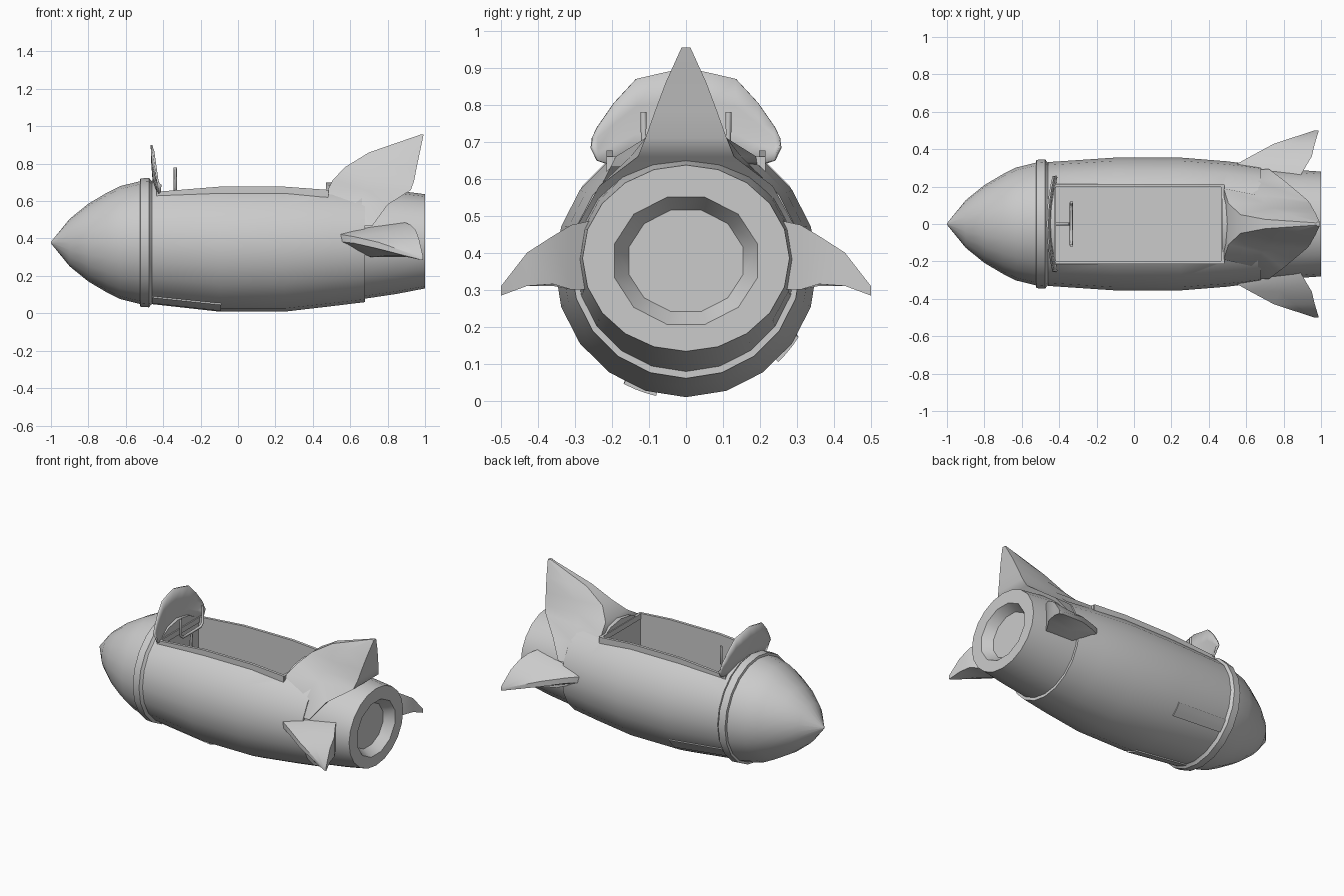
import bpy, bmesh
from math import sin, cos, pi, radians

if "Cube" in bpy.data.objects:
    bpy.data.objects.remove(bpy.data.objects["Cube"])


def finish(name, bm, angle=35):
    bmesh.ops.recalc_face_normals(bm, faces=bm.faces)
    me = bpy.data.meshes.new(name)
    bm.to_mesh(me)
    bm.free()
    ob = bpy.data.objects.new(name, me)
    bpy.context.collection.objects.link(ob)
    shade(ob, angle)
    return ob


def activate(ob):
    bpy.ops.object.select_all(action='DESELECT')
    ob.select_set(True)
    bpy.context.view_layer.objects.active = ob


def shade(ob, angle=35):
    activate(ob)
    bpy.ops.object.shade_smooth_by_angle(angle=radians(angle))


def loft(name, rings, closed=True, angle=35):
    """Skin a list of equal-length point rings and cap both ends."""
    bm = bmesh.new()
    vs = [[bm.verts.new(p) for p in r] for r in rings]
    n = len(rings[0])
    for a, b in zip(vs, vs[1:]):
        for i in range(n if closed else n - 1):
            j = (i + 1) % n
            bm.faces.new((a[i], a[j], b[j], b[i]))
    if closed:
        bm.faces.new(vs[0])
        bm.faces.new(vs[-1])
    return finish(name, bm, angle)


def ring(x, zc, ry, rz, n=20, phase=0.0):
    return [(x, ry * sin(2 * pi * i / n + phase), zc + rz * cos(2 * pi * i / n + phase))
            for i in range(n)]


def cut(ob, cutter):
    m = ob.modifiers.new("cut", 'BOOLEAN')
    m.object = cutter
    m.operation = 'DIFFERENCE'
    m.solver = 'EXACT'
    activate(ob)
    bpy.ops.object.modifier_apply(modifier=m.name)
    bpy.data.objects.remove(cutter)
    shade(ob)


def box_ring(x, y0, y1, z0, z1):
    return [(x, y0, z0), (x, y1, z0), (x, y1, z1), (x, y0, z1)]


# Nose cone with its collar
nose = [(-1, .004), (-.9, .127), (-.8, .208), (-.7, .267), (-.63, .302), (-.525, .328),
        (-.522, .343), (-.475, .346), (-.468, .335), (-.455, .325)]
loft("nose_cone", [ring(x, .378, r, r) for x, r in nose])

# Main hull, open cockpit
hull_rings = [(-.46, .38, .331, .331), (-.1, .362, .355, .353), (.25, .362, .355, .353),
              (.5, .368, .335, .33), (.68, .372, .312, .312)]
hull = loft("hull", [ring(*r) for r in hull_rings])
cut(hull, loft("cockpit_cutter", [box_ring(-.425, -.2, .2, .2, 1),
                                  box_ring(.47, -.2, .2, .2, 1)]))

# Tail section with faceted exhaust recess
tail = loft("tail_section", [ring(.67, .375, .298, .298), ring(.85, .38, .291, .276),
                             ring(1, .385, .28, .252)])
t = pi / 12
cut(tail, loft("exhaust_cutter", [ring(.94, .378, .16, .142, 12, t),
                                  ring(1, .378, .2, .178, 12, t),
                                  ring(1.02, .378, .213, .19, 12, t)]))

# Cockpit rim: two side rails and two cross bars
rail = [(-.435, .645), (-.1, .672), (.25, .672), (.48, .655)]
for side, s in (("left", 1), ("right", -1)):
    loft("cockpit_rail_" + side,
         [box_ring(x, s * .197, s * .215, z - .035, z + .005) for x, z in rail])
for nm, x, z in (("front", -.435, .645), ("rear", .465, .655)):
    loft("cockpit_rim_" + nm, [box_ring(x, -.21, .21, z - .03, z + .005),
                               box_ring(x + .018, -.21, .21, z - .03, z + .005)])

# Windshield: curved shield, columns of (y, bottom, top)
half = [(0, .65, .9), (.07, .65, .885), (.135, .645, .87), (.195, .635, .805),
        (.24, .65, .74), (.255, .685, .71)]
cols = [(-y, a, b) for y, a, b in half[:0:-1]] + half
shield = loft("windshield", [[(-.462 + .03 * (y / .25) ** 2 + .018 * (1 - k / 3) ** 2, y,
                               a + (b - a) * k / 3) for k in range(4)]
                             for y, a, b in cols], closed=False)
sol = shield.modifiers.new("thickness", 'SOLIDIFY')
sol.thickness = .01
sol.offset = 0


# Steering handle
def tube(name, paths, r):
    cu = bpy.data.curves.new(name, 'CURVE')
    cu.dimensions = '3D'
    cu.bevel_depth = r
    cu.bevel_resolution = 1
    cu.use_fill_caps = True
    for pts in paths:
        sp = cu.splines.new('POLY')
        sp.points.add(len(pts) - 1)
        for p, c in zip(sp.points, pts):
            p.co = (*c, 1)
    ob = bpy.data.objects.new(name, cu)
    bpy.context.collection.objects.link(ob)


tube("steering_handle", [[(-.335, -.115, .78), (-.335, -.115, .67), (-.335, -.09, .65),
                          (-.335, .09, .65), (-.335, .115, .67), (-.335, .115, .78)],
                         [(-.335, 0, .65), (-.345, 0, .5), (-.42, 0, .4)]], .009)

# Top fin: stacked sections z, (x, half width) at front, middle and back
top = [(.47, (.50, .2), (.62, .285), (.72, .295)),
       (.58, (.485, .2), (.65, .23), (.80, .235)),
       (.66, (.48, .19), (.68, .15), (.925, .13)),
       (.71, (.505, .11), (.70, .11), (.942, .11)),
       (.78, (.57, .05), (.74, .085), (.955, .085)),
       (.86, (.70, .025), (.82, .055), (.972, .055)),
       (.955, (.975, .006), (.982, .012), (.992, .012))]
loft("top_fin", [[(x, w, z) for x, w in s] + [(x, -w, z) for x, w in s[::-1]]
                 for z, *s in top], angle=40)

# Side fins: sections along y, (x, low z, high z) at front, middle and back
side_fin = [(.24, (.50, .38, .43), (.70, .30, .47), (.88, .30, .49)),
            (.31, (.53, .385, .425), (.72, .30, .455), (.92, .30, .475)),
            (.36, (.62, .375, .41), (.78, .31, .43), (.95, .315, .445)),
            (.43, (.75, .345, .38), (.86, .31, .385), (.967, .31, .40)),
            (.50, (.965, .29, .305), (.975, .286, .31), (.988, .284, .31))]
for side, s in (("left", 1), ("right", -1)):
    loft("side_fin_" + side,
         [[(x, s * y, a) for x, a, b in sec] + [(x, s * y, b) for x, a, b in sec[::-1]]
          for y, *sec in side_fin], angle=40)

# Raised belly panels, angles measured from straight down
for i, (a0, a1) in enumerate(((-28, -13), (44, 58))):
    angs = [radians(a0 + (a1 - a0) * k / 3) for k in range(4)]
    loft("belly_panel_%d" % (i + 1),
         [[(x, r * sin(a), zc - r * cos(a)) for a in angs] +
          [(x, (r - .03) * sin(a), zc - (r - .03) * cos(a)) for a in angs[::-1]]
          for x, zc, r in ((-.46, .38, .335), (-.09, .362, .359))])
